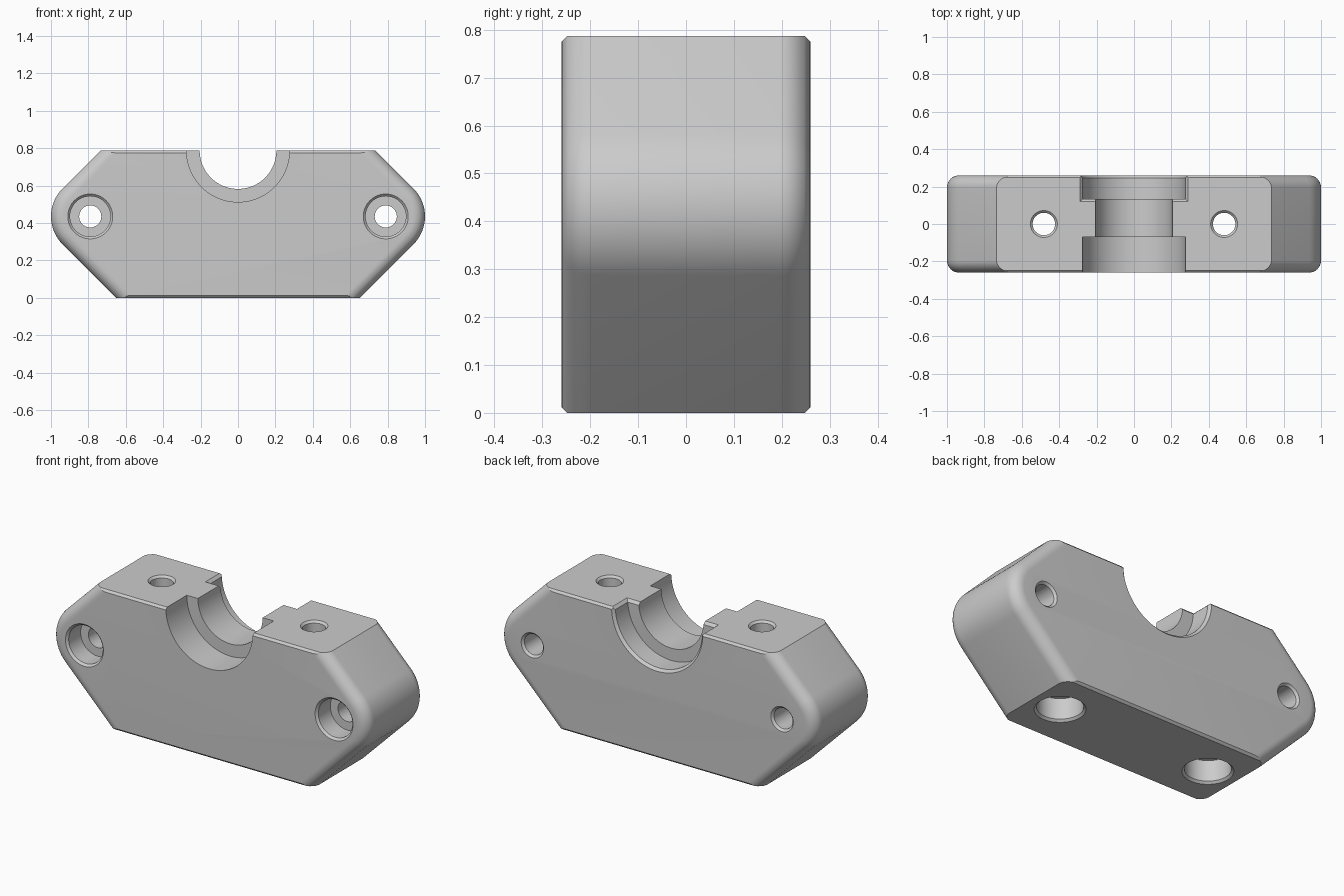
import bpy, bmesh, math
from mathutils import Matrix

if "Cube" in bpy.data.objects:
    bpy.data.objects.remove(bpy.data.objects["Cube"])

TOP, HALF = 0.787, 0.26        # block height and half depth
LUG_X, LUG_Z, LUG_R = 0.79, 0.435, 0.21
FILLET, CHAMFER = 0.065, 0.012

grey = bpy.data.materials.new("grey")
grey.diffuse_color = (0.6, 0.6, 0.6, 1)
grey.use_nodes = True
grey.node_tree.nodes["Principled BSDF"].inputs["Base Color"].default_value = grey.diffuse_color


def make_object(name, bm):
    bmesh.ops.recalc_face_normals(bm, faces=bm.faces)
    mesh = bpy.data.meshes.new(name)
    bm.to_mesh(mesh)
    bm.free()
    mesh.materials.append(grey)
    obj = bpy.data.objects.new(name, mesh)
    bpy.context.collection.objects.link(obj)
    return obj


def outline(side, edge):
    """Block outline: sides pulled in by 'side', top and bottom by 'edge'."""
    r = LUG_R - side
    reach = LUG_X + r * math.sqrt(2)
    low, high = edge, TOP - edge
    pts = [(reach - (LUG_Z - low), low)]
    for i in range(17):
        a = math.radians(-45 + 90 * i / 16)
        pts.append((LUG_X + r * math.cos(a), LUG_Z + r * math.sin(a)))
    pts.append((reach - (high - LUG_Z), high))
    return pts + [(-x, z) for x, z in reversed(pts)]


def make_body():
    # Rounded sides and a small chamfer along the top and bottom edges
    depths = sorted([FILLET * (1 - math.cos(math.pi / 2 * i / 8)) for i in range(9)] + [CHAMFER])
    layers = [(-HALF + u, u) for u in depths] + [(HALF - u, u) for u in reversed(depths)]
    bm = bmesh.new()
    rings = []
    for y, u in layers:
        side = FILLET - math.sqrt(max(0, FILLET ** 2 - (FILLET - u) ** 2))
        rings.append([bm.verts.new((x, y, z)) for x, z in outline(side, max(0, CHAMFER - u))])
    n = len(rings[0])
    for a, b in zip(rings, rings[1:]):
        for i in range(n):
            j = (i + 1) % n
            bm.faces.new((a[i], a[j], b[j], b[i]))
    bm.faces.new(rings[0])
    bm.faces.new(rings[-1])
    return make_object("clamp_block", bm)


def lathe(name, profile, matrix, steps=64):
    """Solid of revolution from (radius, height) pairs about local z."""
    bm = bmesh.new()
    rings = []
    for r, h in profile:
        rings.append([bm.verts.new((r * math.cos(math.tau * i / steps),
                                    r * math.sin(math.tau * i / steps), h)) for i in range(steps)])
    for a, b in zip(rings, rings[1:]):
        for i in range(steps):
            j = (i + 1) % steps
            bm.faces.new((a[i], a[j], b[j], b[i]))
    bm.faces.new(rings[0])
    bm.faces.new(rings[-1])
    bm.transform(matrix)
    return make_object(name, bm)


def bolt_profile(start, end, head, head_depth, hole):
    """Counterbored hole with chamfered mouths at both ends."""
    c, e = 0.012, 0.03
    return [(head + c + e, start - e), (head, start + c), (head, start + head_depth),
            (hole, start + head_depth), (hole, end - c), (hole + c + e, end + e)]


body = make_body()
along_y = Matrix.Rotation(math.radians(-90), 4, 'X')
cutters = []

# Half-round pipe seat with a recess at each end
seat = [(0.275, -0.3), (0.275, -0.07), (0.205, -0.07), (0.205, 0.134),
        (0.275, 0.134), (0.275, 0.246), (0.329, 0.30)]
cutters.append(lathe("seat_cutter", seat, Matrix.Translation((0, 0, TOP)) @ along_y, 96))

# Chamfer around the top of the rear recess
bm = bmesh.new()
rows = []
for grow, z in ((0, TOP - 0.015), (0.03, TOP + 0.015)):
    w, y = 0.275 + grow, 0.134 - grow
    rows.append([bm.verts.new(p) for p in ((-w, y, z), (w, y, z), (w, 0.3, z), (-w, 0.3, z))])
for i in range(4):
    j = (i + 1) % 4
    bm.faces.new((rows[0][i], rows[0][j], rows[1][j], rows[1][i]))
bm.faces.new(rows[0])
bm.faces.new(rows[1])
cutters.append(make_object("recess_chamfer_cutter", bm))

# Mounting holes front to back, clamp holes bottom to top
for s, label in ((-1, "left"), (1, "right")):
    cutters.append(lathe("mount_hole_cutter_" + label, bolt_profile(-HALF, HALF, 0.108, 0.12, 0.059),
                         Matrix.Translation((s * LUG_X, 0, LUG_Z)) @ along_y))
    cutters.append(lathe("clamp_hole_cutter_" + label, bolt_profile(0, TOP, 0.118, 0.13, 0.06),
                         Matrix.Translation((s * 0.482, 0, 0))))

bpy.context.view_layer.objects.active = body
body.select_set(True)
for cutter in cutters:
    mod = body.modifiers.new(cutter.name, 'BOOLEAN')
    mod.operation = 'DIFFERENCE'
    mod.solver = 'EXACT'
    mod.object = cutter
    bpy.ops.object.modifier_apply(modifier=mod.name)
for cutter in cutters:
    bpy.data.objects.remove(cutter)

bpy.ops.object.shade_smooth_by_angle(angle=math.radians(25))
